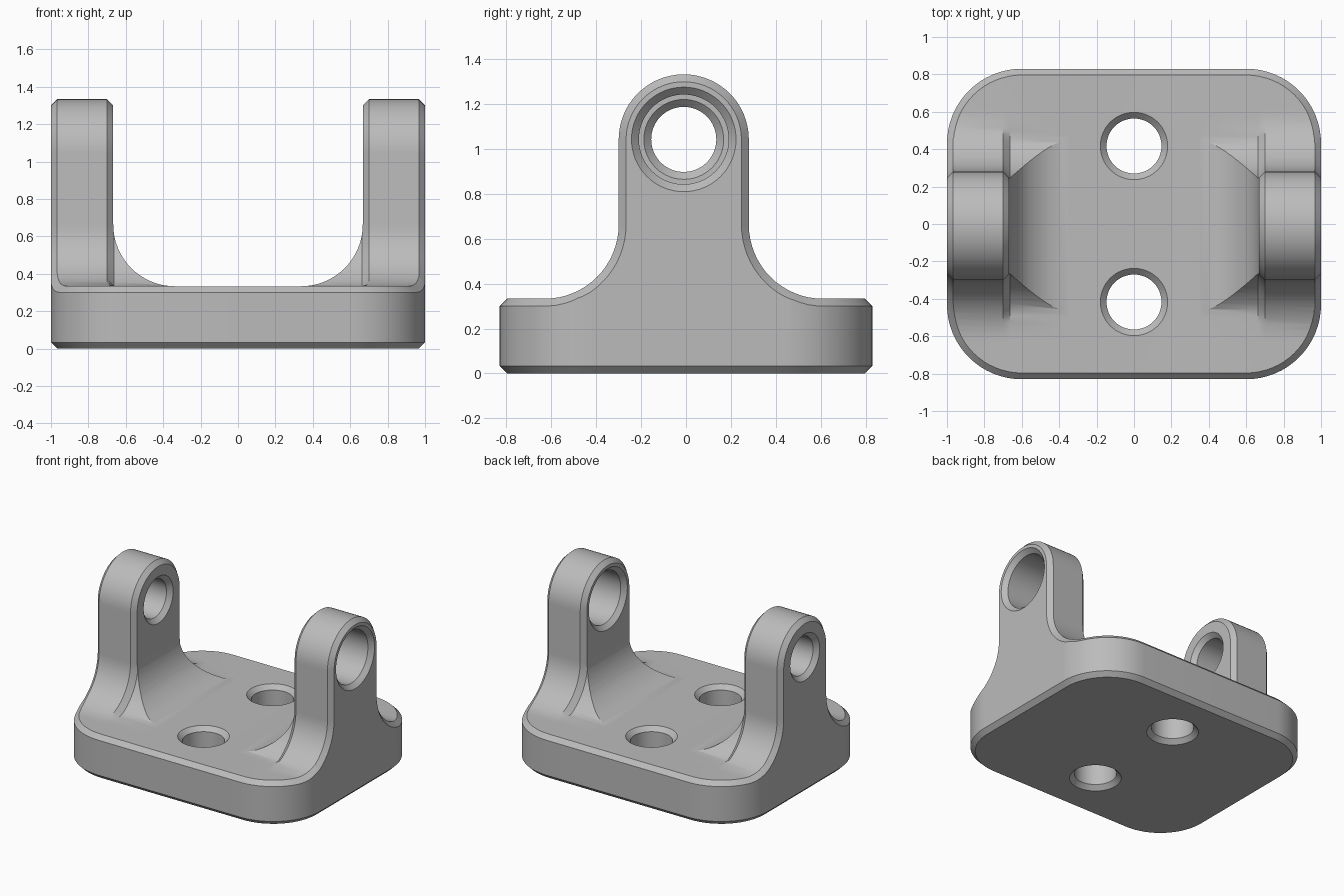
import bpy, bmesh
from math import sin, cos, pi, sqrt, radians

if "Cube" in bpy.data.objects:
    bpy.data.objects.remove(bpy.data.objects["Cube"], do_unlink=True)

# Main dimensions
HALF_X, HALF_Y, CORNER = 1.0, 0.83, 0.4
FLOOR, BEVEL, FILLET = 0.333, 0.033, 0.33
LUG_Y, LUG_R, BORE_Z, LUG_IN = -0.01, 0.29, 1.043, 0.667
SEG = 16

metal = bpy.data.materials.new("satin grey metal")
metal.use_nodes = True
GREY = (0.5, 0.5, 0.5, 1)
metal.diffuse_color = GREY
metal.node_tree.nodes["Principled BSDF"].inputs["Base Color"].default_value = GREY


def arc(cx, cy, r, start, end, n=SEG):
    """Points on an arc, angles in degrees."""
    angles = [radians(start + (end - start) * i / n) for i in range(n + 1)]
    return [(cx + r * cos(a), cy + r * sin(a)) for a in angles]


def loft(name, rings):
    """Closed solid through equal-sized rings, capped at both ends."""
    bm = bmesh.new()
    rows = [[bm.verts.new(p) for p in ring] for ring in rings]
    n = len(rows[0])
    for low, high in zip(rows, rows[1:]):
        for i in range(n):
            j = (i + 1) % n
            bm.faces.new((low[i], low[j], high[j], high[i]))
    bm.faces.new(rows[0])
    bm.faces.new(rows[-1])
    bmesh.ops.recalc_face_normals(bm, faces=bm.faces)
    mesh = bpy.data.meshes.new(name)
    bm.to_mesh(mesh)
    bm.free()
    obj = bpy.data.objects.new(name, mesh)
    bpy.context.collection.objects.link(obj)
    return obj


def combine(target, tool, operation):
    """Apply a boolean and discard the tool."""
    mod = target.modifiers.new("shape", "BOOLEAN")
    mod.operation, mod.solver, mod.object = operation, "EXACT", tool
    bpy.context.view_layer.objects.active = target
    bpy.ops.object.modifier_apply(modifier=mod.name)
    bpy.data.objects.remove(tool, do_unlink=True)


def side_height(y):
    """Height of the flared foot of the lugs at a given depth."""
    t = max(0, LUG_R + FILLET - abs(y - LUG_Y))
    return FLOOR + FILLET - sqrt(FILLET ** 2 - t ** 2)


# Base outline: rounded rectangle, bevelled at the foot and along the rising rim
def outline(inset):
    cx, cy, r = HALF_X - CORNER, HALF_Y - CORNER, CORNER - inset
    pts = []
    for sx, sy, start in ((1, 1, 0), (-1, 1, 90), (-1, -1, 180), (1, -1, 270)):
        corner = arc(sx * cx, sy * cy, r, start, start + 90)
        joint = (sx * (HALF_X - inset), sy * (cy - 0.01))
        pts += [joint] + corner if sx * sy > 0 else corner + [joint]
    return pts


def rim(inset, rise):
    top = [1.6 if abs(y) < HALF_Y - CORNER - 0.005 else side_height(y)
           for x, y in outline(0)]
    return [(x, y, z + rise) for (x, y), z in zip(outline(inset), top)]


def flat(inset, z):
    return [(x, y, z) for x, y in outline(inset)]


bracket = loft("clevis_bracket", [
    flat(BEVEL, 0), flat(0, BEVEL), rim(0, -BEVEL),
    rim(0.1, 0.1 - BEVEL), flat(0.1, 2)])


# Side profile: round-topped lug flaring into the base, inset by d
def side_ring(x, d, keep_floor=False):
    half = [(1.1, FLOOR - d)]
    half += arc(LUG_R + FILLET, FLOOR + FILLET, FILLET + d, 270, 180)
    half += arc(0, BORE_Z, LUG_R - d, 0, 90)
    if keep_floor:
        half = [(y, max(z, FLOOR + 0.0005)) for y, z in half]
    full = half + [(-y, z) for y, z in reversed(half[:-1])]
    full = [(1.1, -0.1)] + full + [(-1.1, -0.1)]
    return [(x, y + LUG_Y, z) for y, z in full]


over = 0.005
sections = [(HALF_X + 0.02, BEVEL + 0.02, False), (HALF_X - BEVEL, 0, True),
            (LUG_IN + BEVEL, 0, True), (LUG_IN - over, BEVEL + over, True)]
rings = [side_ring(-x, d, k) for x, d, k in sections]
rings += [side_ring(x, d, k) for x, d, k in reversed(sections)]
combine(bracket, loft("side_profile", rings), "INTERSECT")

# Front profile: U shape with filleted inside corners
inner = [(LUG_IN, 1.7)] + arc(LUG_IN - FILLET, FLOOR + FILLET, FILLET, 0, -90)
u_half = [(1.1, -0.1), (1.1, 1.7)] + inner
u_shape = u_half + [(-x, z) for x, z in reversed(u_half)]
combine(bracket, loft("front_profile",
        [[(x, y, z) for x, z in u_shape] for y in (-1.2, 1.2)]), "INTERSECT")


# Drilled holes, countersunk at both ends
def drill(place, low, high, radius):
    e = 0.02
    steps = [(low - e, radius + BEVEL + e), (low + BEVEL, radius),
             (high - BEVEL, radius), (high + e, radius + BEVEL + e)]
    tool = loft("drill", [[place(u, v, t) for u, v in arc(0, 0, r, 0, 354.375, 63)]
                          for t, r in steps])
    combine(bracket, tool, "DIFFERENCE")


for side in (-1, 1):
    drill(lambda u, v, t: (u, v + side * 0.417, t), 0, FLOOR, 0.147)
for side, radius in ((-1, 0.145), (1, 0.2)):
    drill(lambda u, v, t: (side * t, u + LUG_Y, v + BORE_Z), LUG_IN, HALF_X, radius)

# Finish: one colour, smooth curves with crisp bevels
bracket.data.materials.clear()
bracket.data.materials.append(metal)
for face in bracket.data.polygons:
    face.material_index = 0
bpy.ops.object.select_all(action="DESELECT")
bracket.select_set(True)
bpy.context.view_layer.objects.active = bracket
bpy.ops.object.shade_smooth_by_angle(angle=radians(25))
